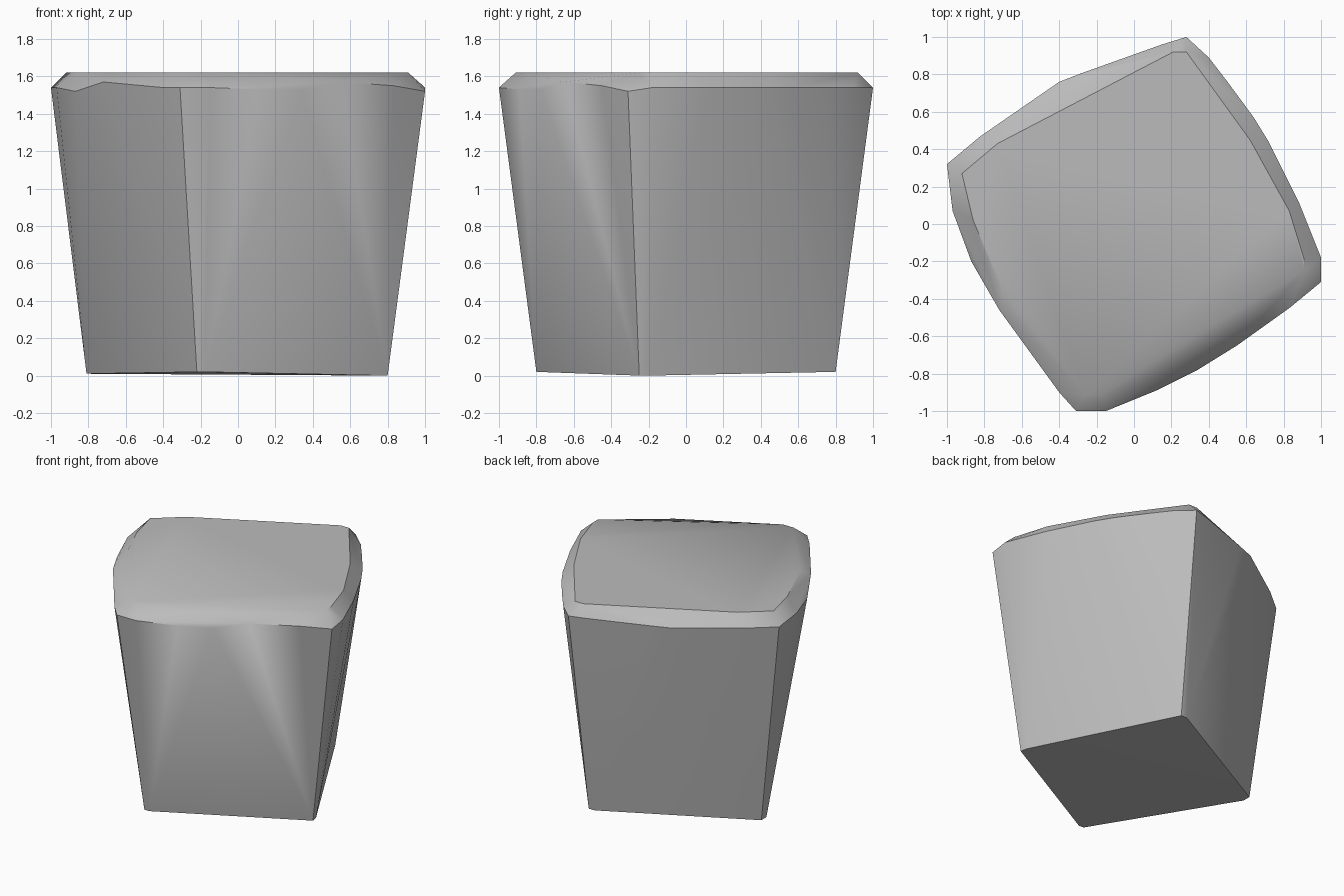
import bpy
import bmesh
import math

cube = bpy.data.objects.get("Cube")
if cube:
    bpy.data.objects.remove(cube, do_unlink=True)


def make_material(name, colour):
    mat = bpy.data.materials.new(name)
    mat.use_nodes = True
    mat.diffuse_color = colour
    shader = next(n for n in mat.node_tree.nodes if n.type == "BSDF_PRINCIPLED")
    shader.inputs["Base Color"].default_value = colour
    shader.inputs["Roughness"].default_value = 0.9
    return mat


def hull_object(name, rings, material):
    """Wrap a tight convex skin around several outlines of points."""
    bm = bmesh.new()
    for ring in rings:
        for point in ring:
            bm.verts.new(point)
    result = bmesh.ops.convex_hull(bm, input=bm.verts)
    loose = {v for v in result["geom_interior"] + result["geom_unused"]
             if isinstance(v, bmesh.types.BMVert)}
    bmesh.ops.delete(bm, geom=list(loose), context="VERTS")
    bmesh.ops.dissolve_limit(bm, angle_limit=math.radians(0.5),
                             verts=bm.verts, edges=bm.edges)
    bmesh.ops.recalc_face_normals(bm, faces=bm.faces)
    mesh = bpy.data.meshes.new(name)
    bm.to_mesh(mesh)
    bm.free()
    mesh.materials.append(material)
    obj = bpy.data.objects.new(name, mesh)
    bpy.context.collection.objects.link(obj)
    return obj


TOP = 1.62
RIM = 1.54

# Narrow foot: a clipped square, slightly tilted
foot = [(-.22, -.8, .02), (-.18, -.8, .02),
        (.8, -.25, 0), (.79, -.2, 0),
        (.25, .8, .02), (.2, .8, .02),
        (-.81, .26, .01), (-.81, .2, .01)]

# Wide uneven rim, corner by corner with the bulging sides between
front_side = [(-.31, -1, RIM), (-.15, -1, RIM), (.12, -.89, 1.53),
              (.34, -.78, 1.53), (.55, -.65, 1.57), (.83, -.45, 1.55)]
right_side = [(1, -.31, 1.52), (1, -.18, RIM), (.88, .12, RIM),
              (.72, .44, RIM), (.64, .57, RIM), (.5, .76, RIM), (.4, .89, RIM)]
back_side = [(.28, 1, RIM), (.15, .96, RIM), (-.27, .81, RIM),
             (-.4, .76, RIM), (-.82, .47, RIM)]
left_side = [(-1, .32, RIM), (-.97, .07, RIM), (-.87, -.2, 1.52),
             (-.72, -.46, 1.57), (-.6, -.62, 1.56), (-.4, -.9, RIM)]
rim = front_side + right_side + back_side + left_side

# Flat top, set in from the rim
crown = [(x, y, TOP) for x, y in (
    (-.26, -.91), (-.17, -.91), (.91, -.25), (.91, -.19), (.83, .07),
    (.62, .45), (.28, .92), (.21, .92), (-.73, .43), (-.92, .27),
    (-.86, .02), (-.7, -.36))]

stone = make_material("stone grey", (.5, .5, .5, 1))
block = hull_object("stone_block", [foot, rim, crown], stone)

# Soft faces with crisp main corners
bpy.ops.object.select_all(action="DESELECT")
block.select_set(True)
bpy.context.view_layer.objects.active = block
bpy.ops.object.shade_smooth_by_angle(angle=math.radians(40))

# Crisp ridge along the back of the top
verts = block.data.vertices
for edge in block.data.edges:
    a, b = (verts[i].co for i in edge.vertices)
    middle = (a + b) / 2
    if min(a.z, b.z) > TOP - .01 and middle.y > .3 and middle.x < .2:
        edge.use_edge_sharp = True
